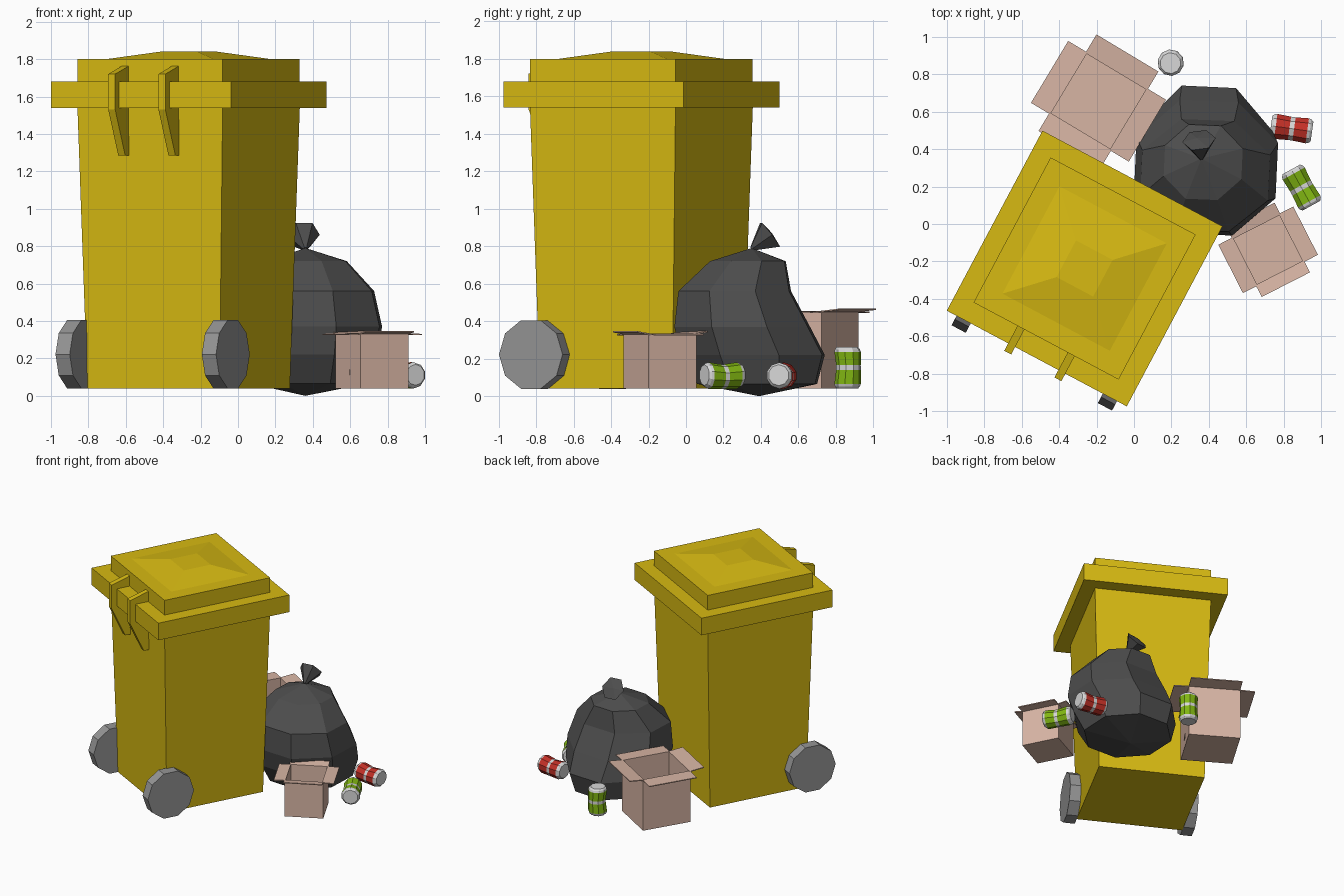
import bpy, bmesh
from math import cos, sin, pi, radians
from mathutils import Vector, Matrix

old = bpy.data.objects.get("Cube")
if old:
    bpy.data.objects.remove(old)


def material(name, r, g, b):
    m = bpy.data.materials.new(name)
    m.use_nodes = True
    m.diffuse_color = (r, g, b, 1)
    bsdf = next(n for n in m.node_tree.nodes if n.type == 'BSDF_PRINCIPLED')
    bsdf.inputs["Base Color"].default_value = (r, g, b, 1)
    bsdf.inputs["Roughness"].default_value = 0.7
    return m


YELLOW = material("bin yellow", 0.68, 0.49, 0.006)
GREY = material("wheel grey", 0.30, 0.30, 0.30)
BLACK = material("bag black", 0.075, 0.075, 0.075)
CARD = material("cardboard", 0.68, 0.46, 0.37)
GREEN = material("can green", 0.22, 0.47, 0.006)
RED = material("can red", 0.55, 0.03, 0.02)
SILVER = material("can silver", 0.68, 0.68, 0.68)


def finish(name, bm, mats, matrix):
    bmesh.ops.recalc_face_normals(bm, faces=bm.faces[:])
    me = bpy.data.meshes.new(name)
    bm.to_mesh(me)
    bm.free()
    for m in mats:
        me.materials.append(m)
    ob = bpy.data.objects.new(name, me)
    ob.matrix_world = matrix
    bpy.context.collection.objects.link(ob)
    return ob


def loft(name, rings, mats, matrix=Matrix(), slots=None, cap_top=True):
    """Skin a stack of point rings; slots picks the material of each band."""
    bm = bmesh.new()
    loops = [[bm.verts.new(p) for p in ring] for ring in rings]
    for i, (a, b) in enumerate(zip(loops, loops[1:])):
        n = max(len(a), len(b))
        for k in range(n):
            j = (k + 1) % n
            if len(a) == 1:
                vs = (a[0], b[j], b[k])
            elif len(b) == 1:
                vs = (a[k], a[j], b[0])
            else:
                vs = (a[k], a[j], b[j], b[k])
            bm.faces.new(vs).material_index = slots[i] if slots else 0
    for loop in (loops[0], loops[-1] if cap_top else []):
        if len(loop) > 2:
            bm.faces.new(loop)
    return finish(name, bm, mats, matrix)


def square(half, z):
    return [(-half, -half, z), (half, -half, z), (half, half, z), (-half, half, z)]


def ring(n, rx, ry, z, cx=0, cy=0, turn=0.0):
    return [(cx + rx * cos(turn + 2 * pi * k / n),
             cy + ry * sin(turn + 2 * pi * k / n), z) for k in range(n)]


def place(x, y, z, degrees):
    return Matrix.Translation((x, y, z)) @ Matrix.Rotation(radians(degrees), 4, 'Z')


# Wheeled bin: tapered body, wide rim, raised lid with a shallow pyramid
BIN = place(-0.264, -0.238, 0, -28)
loft("bin_body", [square(0.40, 0.04), square(0.44, 1.56)], [YELLOW], BIN)
loft("bin_rim", [square(0.545, 1.54), square(0.545, 1.68)], [YELLOW], BIN)
loft("bin_lid", [square(0.439, 1.66), square(0.439, 1.80), square(0.325, 1.80),
                 square(0.111, 1.84)], [YELLOW], BIN)

# Wheels and hinge brackets, mirrored across the bin
bracket = [(-0.43, 1.765), (-0.59, 1.72), (-0.59, 1.53), (-0.476, 1.285), (-0.42, 1.285)]
for side, s in (("right", -1), ("left", 1)):
    axle = BIN @ Matrix.Translation((s * 0.443, -0.41, 0.222)) @ Matrix.Rotation(pi / 2, 4, 'Y') \
        @ Matrix.Rotation(pi / 2, 4, 'Z')
    loft(side + "_wheel", [ring(10, 0.192, 0.192, z) for z in (-0.043, 0.043)], [GREY], axle)
    loft(side + "_bracket", [[(s * 0.152 + d, v, z) for v, z in bracket]
                             for d in (-0.021, 0.021)], [YELLOW], BIN)

# Rubbish bag: leaning eight-sided rings (z, cx, cy, rx, ry)
levels = [(0.065, 0.38, 0.38, 0.33, 0.34), (0.22, 0.385, 0.355, 0.38, 0.41),
          (0.37, 0.385, 0.30, 0.41, 0.385), (0.56, 0.38, 0.26, 0.37, 0.32),
          (0.72, 0.37, 0.33, 0.225, 0.215)]
bag = [ring(8, rx, ry, z, cx, cy, radians(20)) for z, cx, cy, rx, ry in levels]
loft("rubbish_bag", [[(0.36, 0.39, 0.0)]] + bag + [[(0.36, 0.35, 0.79)]], [BLACK])

# Tied top of the bag: a cone fanning out from the neck
tilt = Matrix.Translation((0.36, 0.35, 0.785)) @ Vector((-0.1, 0.79, 0.61)).to_track_quat('Z', 'Y').to_matrix().to_4x4()
loft("bag_knot", [ring(6, 0.012, 0.012, 0), ring(6, 0.09, 0.092, 0.125), [(0.01, 0, 0.14)]],
     [BLACK], tilt)


# Open cardboard boxes with four folded-out flaps and a small side tab
def cardboard_box(name, matrix, half, height, flap_x, flap_y, tab_side):
    t = 0.008
    loft(name, [square(half, 0), square(half, height), square(half - t, height),
                square(half - t, t)], [CARD], matrix)
    for k in range(4):
        length = flap_x if k % 2 == 0 else flap_y
        turn = matrix @ Matrix.Rotation(k * pi / 2, 4, 'Z')
        rise = 0.012 if k % 2 else -0.004
        outline = [(half - t, height), (half + length, height + rise)]
        loft(name + "_flap_" + str(k + 1),
             [[(x, y, z + d) for x, z in outline for y in ((-half, half) if x < half else (half, -half))]
              for d in (-0.002, 0.005)], [CARD], turn)
    x = tab_side * half
    loft(name + "_tab", [[(x + d, y, z) for y, z in
                          ((-0.025, 0.07), (0.025, 0.07), (0.025, 0.1), (-0.025, 0.1))]
                         for d in (-0.003, 0.003)], [CARD], matrix)


cardboard_box("large_box", place(-0.19, 0.656, 0.04, -31), 0.193, 0.41, 0.112, 0.108, 1)
cardboard_box("small_box", place(0.717, -0.138, 0.04, 27), 0.145, 0.29, 0.08, 0.064, -1)


# Dented drink cans: silver ends, coloured wall, silver band round the middle
def can(name, matrix, wall):
    profile = [(0.056, 0), (0.067, 0.012), (0.071, 0.026), (0.066, 0.1),
               (0.066, 0.125), (0.071, 0.196), (0.067, 0.21), (0.056, 0.222)]
    rings = [ring(10, r, r, z - 0.111, 0.008 * sin(pi * z / 0.222)) for r, z in profile]
    ob = loft(name, rings, [wall, SILVER], matrix, slots=[1, 1, 0, 1, 0, 1, 1])
    for face in ob.data.polygons:
        if len(face.vertices) > 4:
            face.material_index = 1


lying = Matrix.Rotation(pi / 2, 4, 'Y')
can("standing_green_can", place(0.195, 0.86, 0.151, 60), GREEN)
can("lying_green_can", place(0.895, 0.195, 0.112, -61) @ lying, GREEN)
can("lying_red_can", place(0.842, 0.51, 0.112, -8) @ lying, RED)
